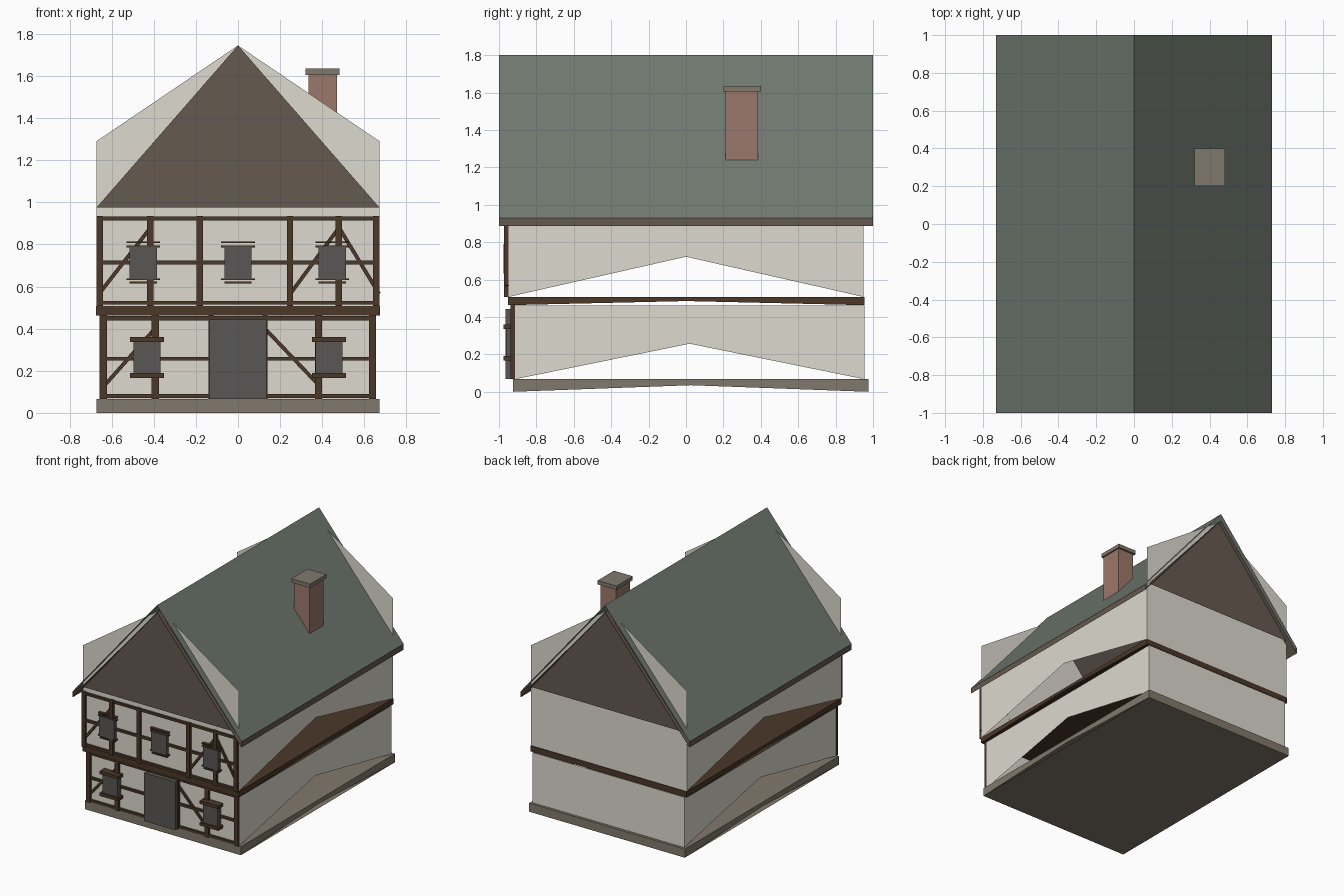
import bpy, bmesh, math
from mathutils import Matrix, Vector

if "Cube" in bpy.data.objects:
    bpy.data.objects.remove(bpy.data.objects["Cube"])


def mat(name, r, g, b):
    m = bpy.data.materials.new(name)
    m.diffuse_color = (r, g, b, 1)
    m.use_nodes = True
    m.node_tree.nodes["Principled BSDF"].inputs["Base Color"].default_value = m.diffuse_color
    return m


PLASTER = mat("plaster", .72, .70, .62)
TIMBER = mat("timber", .07, .04, .022)
STONE = mat("stone", .22, .19, .15)
SLATE = mat("slate", .16, .19, .16)
GABLE = mat("gable_boards", .13, .10, .08)
BRICK = mat("brick", .33, .19, .15)
PANEL = mat("panel", .10, .095, .09)


def finish(name, bm, m):
    bmesh.ops.recalc_face_normals(bm, faces=bm.faces)
    me = bpy.data.meshes.new(name)
    bm.to_mesh(me)
    bm.free()
    me.materials.append(m)
    ob = bpy.data.objects.new(name, me)
    bpy.context.collection.objects.link(ob)
    return ob


def face(bm, pts):
    bm.faces.new([bm.verts.new(p) for p in pts])


def add_box(bm, x0, x1, y0, y1, z0, z1):
    m = (Matrix.Translation(((x0 + x1) / 2, (y0 + y1) / 2, (z0 + z1) / 2))
         @ Matrix.Diagonal((x1 - x0, y1 - y0, z1 - z0, 1)))
    bmesh.ops.create_cube(bm, size=1, matrix=m)


def box(name, m, *dims):
    bm = bmesh.new()
    add_box(bm, *dims)
    return finish(name, bm, m)


def storey(name, m, hx, y0, y1, z0, z1, notch, caps=False, gable=None):
    """Thin-walled storey whose long sides have a shallow triangular notch below."""
    bm = bmesh.new()
    ym = (y0 + y1) / 2
    for s in (-hx, hx):
        face(bm, [(s, y0, z0), (s, ym, z0 + notch), (s, y1, z0), (s, y1, z1), (s, y0, z1)])
    for y in (y0, y1):
        if gable:
            eave, apex = gable
            face(bm, [(-hx, y, z0), (hx, y, z0), (hx, y, eave), (0, y, apex), (-hx, y, eave)])
        else:
            face(bm, [(-hx, y, z0), (hx, y, z0), (hx, y, z1), (-hx, y, z1)])
    if caps:
        for z in (z0, z1):
            face(bm, [(-hx, y0, z), (hx, y0, z), (hx, y1, z), (-hx, y1, z)])
    bmesh.ops.remove_doubles(bm, verts=bm.verts, dist=1e-4)
    return finish(name, bm, m)


# Stacked body
storey("plinth", STONE, .672, -.925, .975, 0, .067, .035, caps=True)
storey("ground_floor_walls", PLASTER, .655, -.915, .955, .067, .46, .19)
storey("floor_beam", TIMBER, .675, -.952, .955, .463, .507, .022, caps=True)
storey("upper_floor_walls", PLASTER, .672, -.95, .95, .507, .955, .215, gable=(1.29, 1.745))

# Boarded gable triangles
bm = bmesh.new()
for y in (-.97, .97):
    face(bm, [(-.672, y, .975), (.672, y, .975), (0, y, 1.745)])
finish("gable_triangles", bm, GABLE)

# Roof: open-ended profile swept along y
def sweep(name, m, profile):
    bm = bmesh.new()
    for (xa, za), (xb, zb) in zip(profile, profile[1:]):
        face(bm, [(xa, -1, za), (xb, -1, zb), (xb, 1, zb), (xa, 1, za)])
    bmesh.ops.remove_doubles(bm, verts=bm.verts, dist=1e-4)
    return finish(name, bm, m)


sweep("roof", SLATE, [(-.73, .93), (0, 1.8), (.73, .93)])
sweep("roof_underside", GABLE, [(-.73, .93), (-.73, .885), (0, 1.745), (.73, .885), (.73, .93)])

# Chimney
box("chimney", BRICK, .335, .47, .212, .385, 1.15, 1.61)
box("chimney_cap", STONE, .32, .482, .2, .4, 1.605, 1.635)


# Timber framing on the front
def framing(name, yw, z0, z1, posts, rails, braces):
    bm = bmesh.new()
    for x, w in posts:
        add_box(bm, x - w / 2, x + w / 2, yw - .022, yw, z0, z1)
    for x0, x1, z in rails:
        add_box(bm, x0, x1, yw - .017, yw, z - .009, z + .009)
    for xa, za, xb, zb in braces:
        d = Vector((xb - xa, 0, zb - za))
        m = (Matrix.Translation(((xa + xb) / 2, yw - .007, (za + zb) / 2))
             @ Matrix.Rotation(-math.atan2(d.z, d.x), 4, 'Y')
             @ Matrix.Diagonal((d.length, .014, .018, 1)))
        bmesh.ops.create_cube(bm, size=1, matrix=m)
    return finish(name, bm, TIMBER)


framing("ground_floor_timbers", -.915, .067, .463,
        [(-.64, .034), (-.393, .034), (-.128, .024), (.128, .024), (.383, .034), (.638, .034)],
        [(a, b, z) for a, b in ((-.655, -.13), (.13, .655)) for z in (.08, .257)]
        + [(-.655, .655, .448)],
        [(-.643, .12, -.39, .405), (.133, .395, .395, .12)])
framing("upper_floor_timbers", -.95, .507, .935,
        [(x, .03) for x in (-.657, -.417, -.182, .247, .478, .657)],
        [(-.672, .672, z) for z in (.523, .714, .923)],
        [(-.66, .565, -.415, .88), (.248, .565, .48, .88), (.48, .88, .67, .565)])

# Door and windows
box("door", PANEL, -.135, .135, -.965, -.915, .067, .443)
for i, x in enumerate((-.432, .432)):
    box(f"ground_window_{i}", PANEL, x - .064, x + .064, -.96, -.915, .175, .35)
    bm = bmesh.new()
    for z in (.178, .348):
        add_box(bm, x - .08, x + .08, -.975, -.915, z - .012, z + .012)
    finish(f"ground_window_trim_{i}", bm, TIMBER)
for i, x in enumerate((-.45, 0, .447)):
    box(f"upper_window_{i}", PANEL, x - .065, x + .065, -.977, -.95, .633, .79)
    bm = bmesh.new()
    for z, w in ((.619, .065), (.635, .08), (.79, .08), (.81, .08)):
        add_box(bm, x - w, x + w, -.972, -.95, z - .004, z + .004)
    finish(f"upper_window_trim_{i}", bm, TIMBER)
